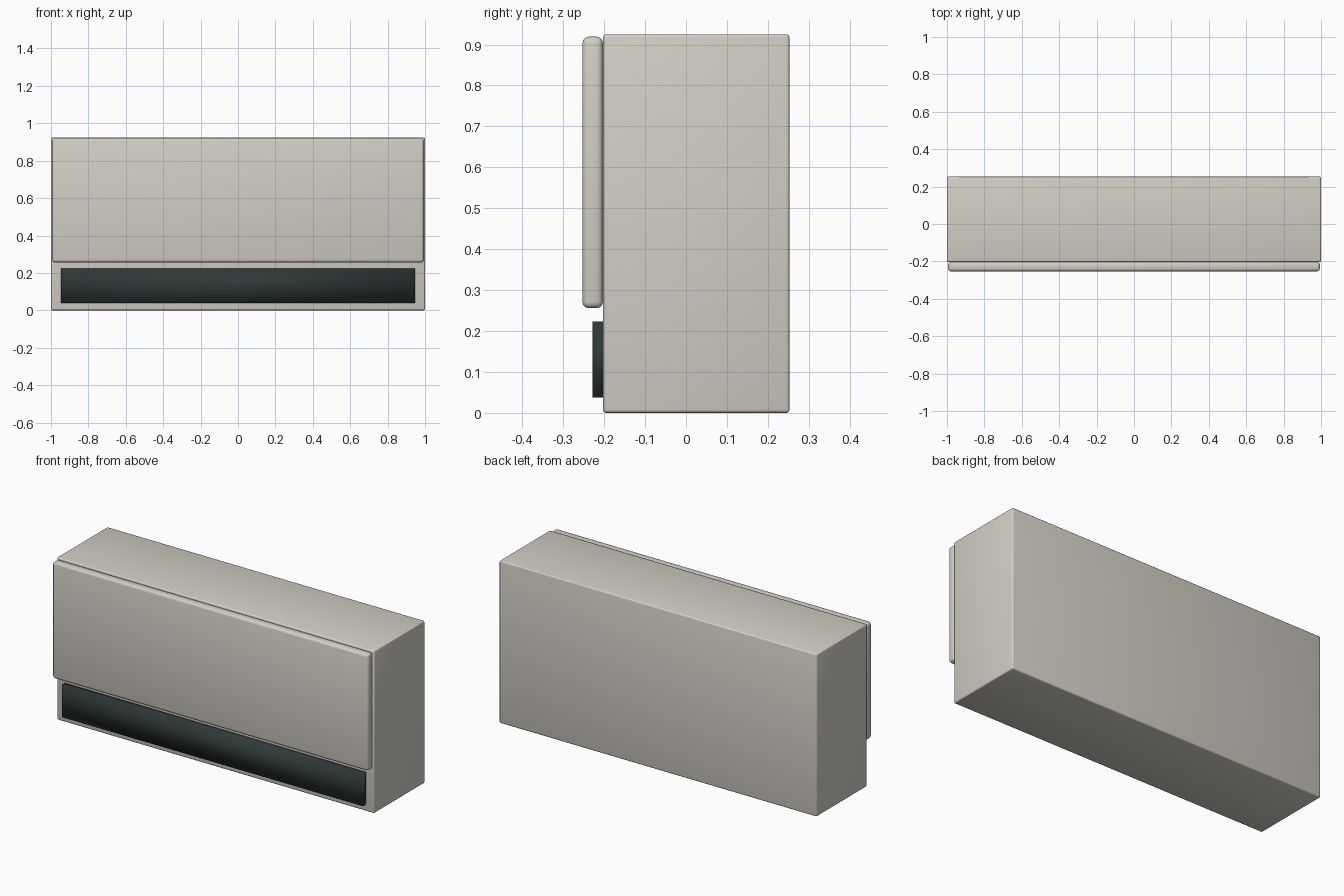
import bpy

cube = bpy.data.objects.get("Cube")
if cube:
    bpy.data.objects.remove(cube, do_unlink=True)


def material(name, rgb):
    mat = bpy.data.materials.new(name)
    mat.use_nodes = True
    color = (*rgb, 1)
    mat.diffuse_color = color
    mat.node_tree.nodes["Principled BSDF"].inputs["Base Color"].default_value = color
    return mat


def box(name, mat, half_width, y, z, bevel=0, segments=3):
    """Smooth box centred on x, spanning the y and z ranges, with rounded edges."""
    bpy.ops.mesh.primitive_cube_add(size=1, location=(0, sum(y) / 2, sum(z) / 2))
    obj = bpy.context.object
    obj.name = name
    obj.scale = (2 * half_width, y[1] - y[0], z[1] - z[0])
    bpy.ops.object.transform_apply(location=False, rotation=False, scale=True)
    obj.data.materials.append(mat)
    if bevel:
        mod = obj.modifiers.new("Rounded edges", "BEVEL")
        mod.width = bevel
        mod.segments = segments
    bpy.ops.object.shade_smooth()
    return obj


shell = material("warm grey shell", (0.65, 0.62, 0.56))
dark = material("dark green grey", (0.028, 0.042, 0.040))

# Main casing
box("casing", shell, 1.0, (-0.203, 0.253), (0, 0.925), 0.008)

# Raised front cover with softly rounded edges
box("front_cover", shell, 0.994, (-0.253, -0.203), (0.256, 0.919), 0.015)

# Dark outlet strip below the cover
box("air_outlet", dark, 0.947, (-0.229, -0.195), (0.038, 0.223))
